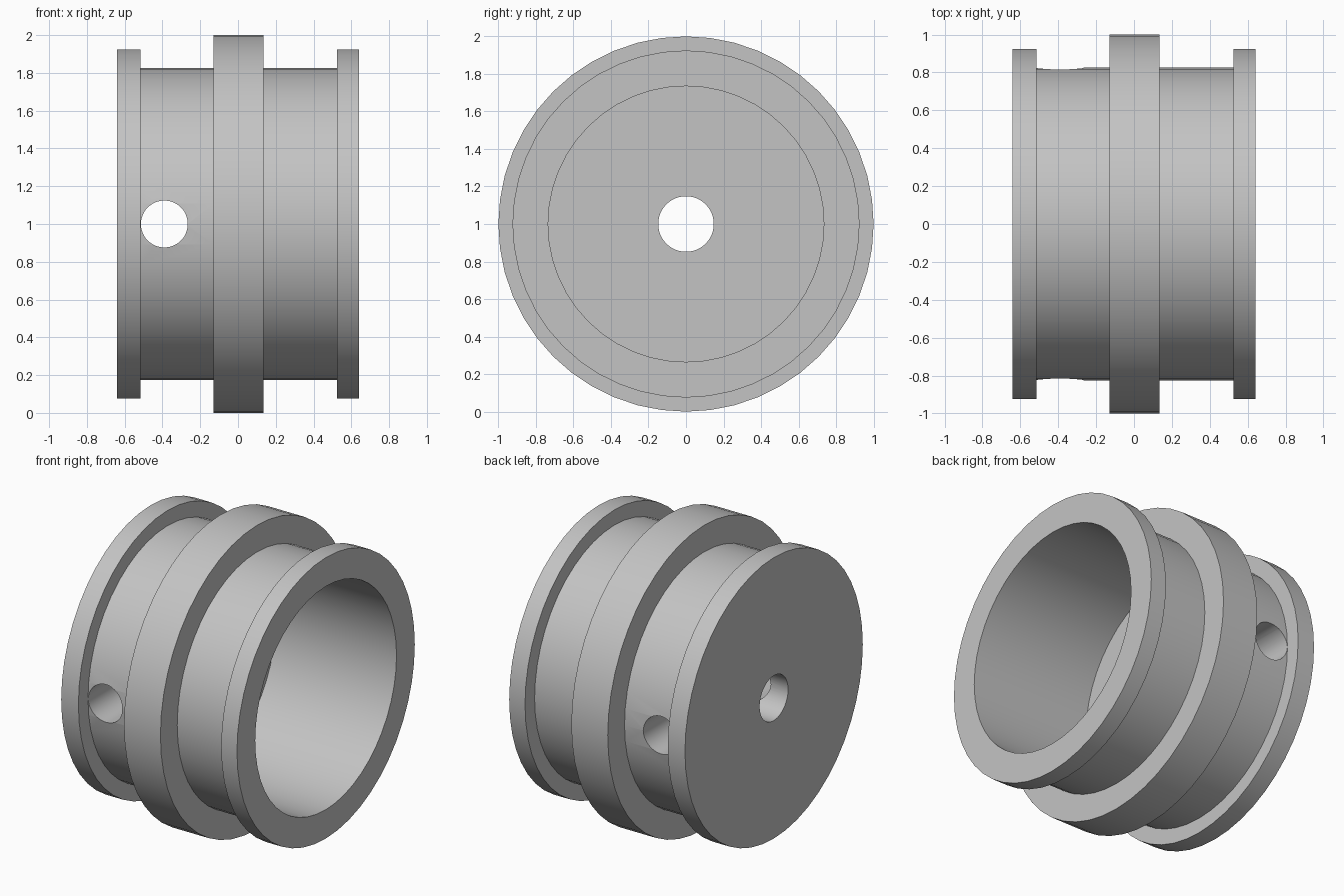
import bpy, bmesh
from math import radians, tau, sin, cos
from mathutils import Matrix

cube = bpy.data.objects.get("Cube")
if cube:
    bpy.data.objects.remove(cube, do_unlink=True)

SEGMENTS = 48
FLANGE, GROOVE, RING, BORE, AXLE = 0.925, 0.825, 1.0, 0.735, 0.148

grey = bpy.data.materials.new("plain grey")
grey.use_nodes = True
grey.diffuse_color = (0.55, 0.55, 0.55, 1)
grey.node_tree.nodes["Principled BSDF"].inputs["Base Color"].default_value = (0.55, 0.55, 0.55, 1)


def finish(name, bm):
    bmesh.ops.recalc_face_normals(bm, faces=bm.faces)
    mesh = bpy.data.meshes.new(name)
    bm.to_mesh(mesh)
    bm.free()
    mesh.materials.append(grey)
    obj = bpy.data.objects.new(name, mesh)
    bpy.context.collection.objects.link(obj)
    return obj


def lathe(name, profile):
    """Turn a closed (x, radius) profile around the x axis at z = 1."""
    bm = bmesh.new()
    rings = []
    for i in range(SEGMENTS):
        a = tau * i / SEGMENTS
        rings.append([bm.verts.new((x, r * sin(a), 1 + r * cos(a))) for x, r in profile])
    n = len(profile)
    for i in range(SEGMENTS):
        here, there = rings[i], rings[(i + 1) % SEGMENTS]
        for j in range(n):
            k = (j + 1) % n
            bm.faces.new((here[j], here[k], there[k], there[j]))
    return finish(name, bm)


# Turned body: end flanges, two grooves, middle ring, blind bore and axle hole
hub = lathe("flanged_hub", [
    (-0.64, AXLE), (-0.64, FLANGE), (-0.515, FLANGE), (-0.515, GROOVE),
    (-0.13, GROOVE), (-0.13, RING), (0.135, RING), (0.135, GROOVE),
    (0.525, GROOVE), (0.525, FLANGE), (0.64, FLANGE), (0.64, BORE),
    (-0.24, BORE), (-0.24, AXLE)])

# Cross hole through the solid end, front to back
bm = bmesh.new()
bmesh.ops.create_cone(bm, cap_ends=True, segments=SEGMENTS, radius1=0.124, radius2=0.124, depth=3,
                      matrix=Matrix.Translation((-0.39, 0, 1)) @ Matrix.Rotation(radians(90), 4, "X"))
cutter = finish("cross_hole_cutter", bm)
cutter.hide_render = True

cut = hub.modifiers.new("cross hole", "BOOLEAN")
cut.operation = "DIFFERENCE"
cut.solver = "EXACT"
cut.object = cutter

bpy.ops.object.select_all(action="DESELECT")
hub.select_set(True)
bpy.context.view_layer.objects.active = hub
bpy.ops.object.modifier_apply(modifier=cut.name)
bpy.data.objects.remove(cutter, do_unlink=True)
bpy.ops.object.shade_smooth_by_angle(angle=radians(30))
